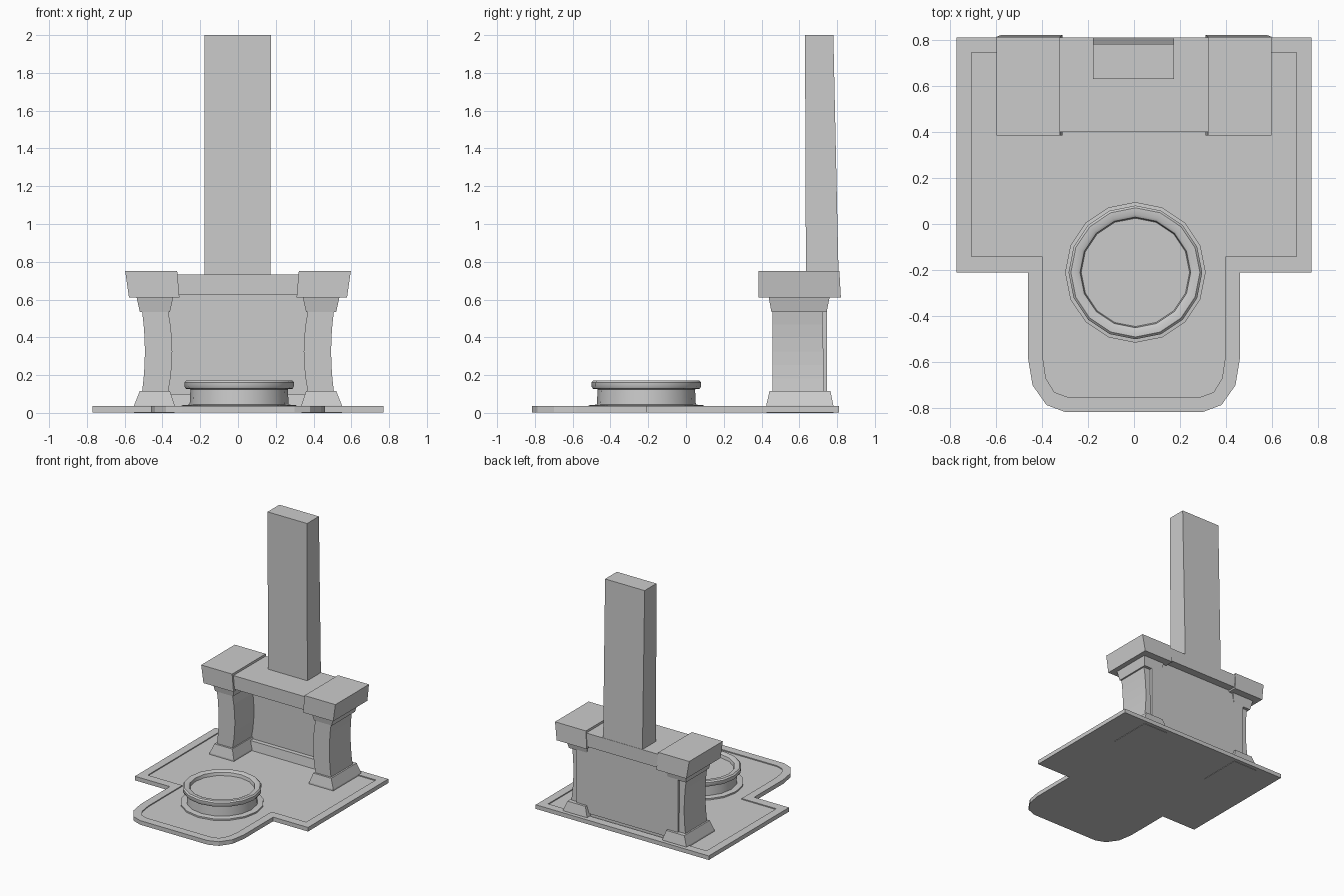
import bpy, bmesh
from math import cos, sin, tau

if "Cube" in bpy.data.objects:
    bpy.data.objects.remove(bpy.data.objects["Cube"])


def finish(name, bm, smooth=False):
    bmesh.ops.recalc_face_normals(bm, faces=bm.faces)
    me = bpy.data.meshes.new(name)
    bm.to_mesh(me)
    bm.free()
    ob = bpy.data.objects.new(name, me)
    bpy.context.collection.objects.link(ob)
    if smooth:
        bpy.ops.object.select_all(action='DESELECT')
        ob.select_set(True)
        bpy.context.view_layer.objects.active = ob
        bpy.ops.object.shade_smooth_by_angle(angle=0.7)
    return ob


def loft(name, rings, smooth=False):
    """Skin a stack of equal-length point loops and cap both ends."""
    bm = bmesh.new()
    loops = [[bm.verts.new(p) for p in r] for r in rings]
    for a, b in zip(loops, loops[1:]):
        n = len(a)
        for i in range(n):
            j = (i + 1) % n
            bm.faces.new((a[i], a[j], b[j], b[i]))
    bm.faces.new(loops[0])
    bm.faces.new(loops[-1])
    return finish(name, bm, smooth)


def rect(x0, x1, y0, y1, z):
    return [(x0, y0, z), (x1, y0, z), (x1, y1, z), (x0, y1, z)]


def stack(name, sections, side=1):
    rings = [[(side * x, y, z) for x, y, z in rect(*s)] for s in sections]
    return loft(name, rings)


def outline(half, z):
    pts = half + [(-x, y) for x, y in reversed(half)]
    return [(x, y, z) for x, y in pts]


# Floor slab with a raised border around a shallow recessed panel
outer = [(0.30, -0.815), (0.38, -0.785), (0.44, -0.70), (0.46, -0.58),
         (0.46, -0.21), (0.77, -0.21), (0.77, 0.81)]
inner = [(0.29, -0.75), (0.345, -0.73), (0.382, -0.67), (0.397, -0.57),
         (0.397, -0.14), (0.705, -0.14), (0.705, 0.745)]
loft("floor_slab", [outline(outer, 0.003), outline(outer, 0.036),
                    outline(inner, 0.036), outline(inner, 0.028)])

# Pillars: flared foot, bowed shaft, collar and oversized cap
for side, label in ((-1, "left"), (1, "right")):
    stack(label + "_pillar_foot", [
        (0.335, 0.55, 0.425, 0.78, 0.0),
        (0.335, 0.55, 0.425, 0.78, 0.04),
        (0.36, 0.52, 0.442, 0.765, 0.115)], side)
    shaft = []
    for i in range(7):
        t = i / 6
        bow = 4 * t * (1 - t)
        shaft.append((0.37 - 0.022 * bow, 0.508 - 0.015 * bow,
                      0.457, 0.732 - 0.01 * t, 0.11 + 0.43 * t))
    stack(label + "_pillar_shaft", shaft, side)
    stack(label + "_pillar_collar", [
        (0.36, 0.52, 0.452, 0.745, 0.535),
        (0.343, 0.537, 0.438, 0.76, 0.612)], side)
    stack(label + "_pillar_cap", [
        (0.31, 0.577, 0.385, 0.82, 0.61),
        (0.322, 0.597, 0.385, 0.812, 0.75)], side)

# Mantel shelf, firebox wall and its skirting
stack("mantel_shelf", [(-0.33, 0.33, 0.40, 0.81, 0.625),
                       (-0.33, 0.33, 0.40, 0.81, 0.733)])
stack("back_wall", [(-0.45, 0.45, 0.70, 0.746, 0.055),
                    (-0.45, 0.45, 0.70, 0.746, 0.63)])
stack("hearth_skirting", [(-0.37, 0.37, 0.655, 0.735, 0.025),
                          (-0.37, 0.37, 0.665, 0.735, 0.10)])

# Chimney, its back face leaning slightly forward
stack("chimney", [(-0.178, 0.172, 0.635, 0.808, 0.72),
                  (-0.178, 0.174, 0.63, 0.78, 2.0)])

# Round basin with rolled rim, turned from a profile of (radius, height)
profile = [(0.305, 0.02), (0.305, 0.04), (0.262, 0.044), (0.258, 0.125),
           (0.283, 0.128), (0.290, 0.14), (0.290, 0.162), (0.280, 0.172),
           (0.252, 0.172), (0.240, 0.165), (0.235, 0.14)]
loft("basin", [[(0.006 + r * cos(tau * i / 16), -0.21 + r * sin(tau * i / 16), z)
                for i in range(16)] for r, z in profile], smooth=True)
